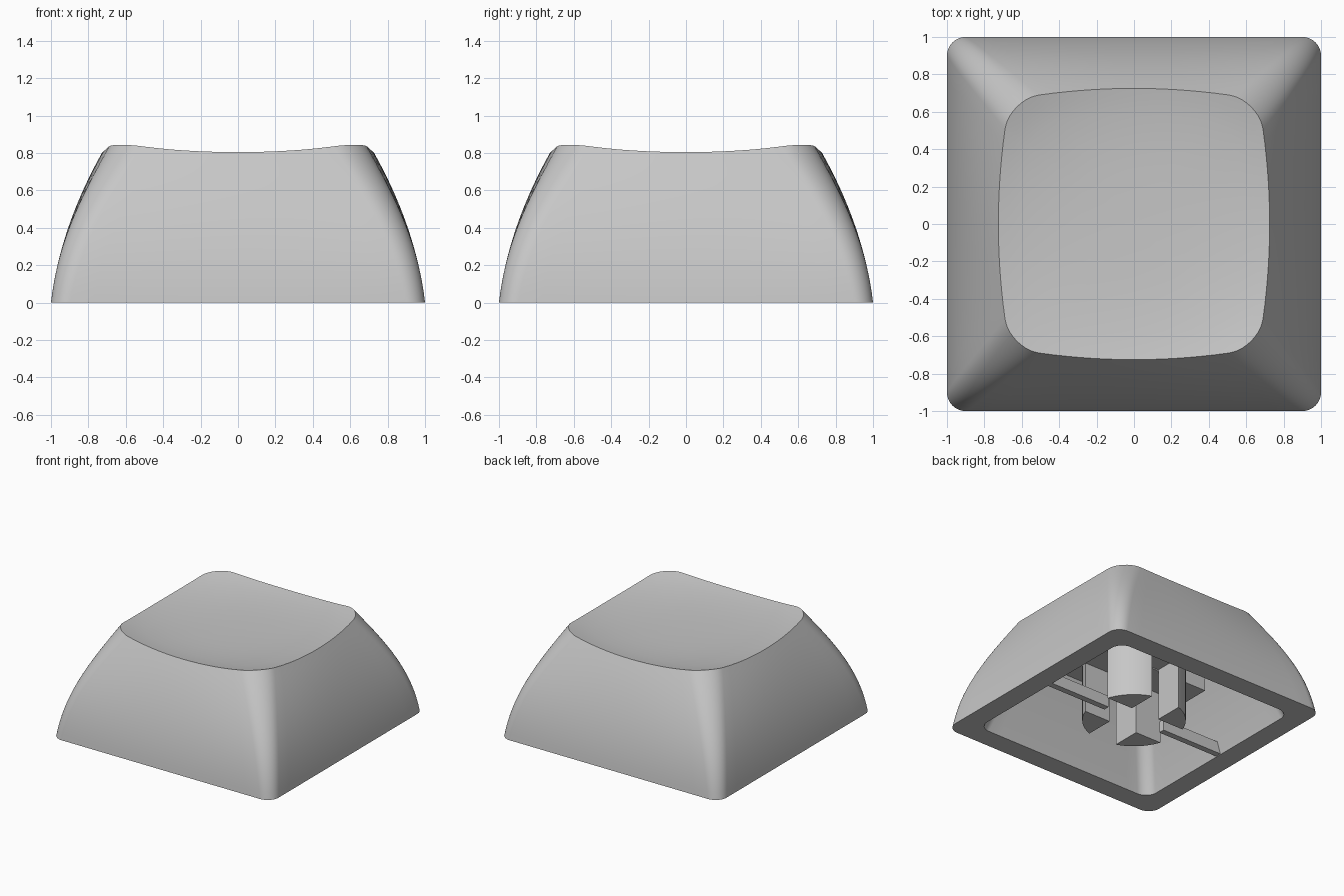
import bpy, bmesh, math

cube = bpy.data.objects.get("Cube")
if cube:
    bpy.data.objects.remove(cube, do_unlink=True)

grey = bpy.data.materials.new("light_grey_plastic")
grey.use_nodes = True
GREY = (0.57, 0.57, 0.57, 1)
grey.diffuse_color = GREY
grey.node_tree.nodes["Principled BSDF"].inputs["Base Color"].default_value = GREY


def finish(name, bm, smooth=True):
    """Turn a bmesh into a shaded, coloured object."""
    bmesh.ops.recalc_face_normals(bm, faces=bm.faces)
    mesh = bpy.data.meshes.new(name)
    bm.to_mesh(mesh)
    bm.free()
    mesh.materials.append(grey)
    obj = bpy.data.objects.new(name, mesh)
    bpy.context.collection.objects.link(obj)
    if smooth:
        bpy.ops.object.select_all(action='DESELECT')
        obj.select_set(True)
        bpy.context.view_layer.objects.active = obj
        bpy.ops.object.shade_smooth_by_angle(angle=math.radians(30))


def rounded_square(half, radius, bulge=0.0, arc=10, side=14):
    """Outline of a square with round corners and optionally bowed sides."""
    pts = []
    c = half - radius
    for q in range(4):
        turn = q * math.pi / 2
        quarter = [(c + radius * math.cos(a), c + radius * math.sin(a))
                   for a in (math.pi / 2 * i / arc for i in range(arc + 1))]
        quarter += [(c - 2 * c * i / side, half) for i in range(1, side)]
        for x, y in quarter:
            x, y = (x * math.cos(turn) - y * math.sin(turn),
                    x * math.sin(turn) + y * math.cos(turn))
            pts.append((x * (1 - bulge * y * y), y * (1 - bulge * x * x)))
    return pts


def dish(x, y):
    """Height of the scooped top surface."""
    u = x * x + y * y
    return 0.762 + 0.034 * u + 0.09 * u * u


def loft(rings):
    """Skin a list of equal-length point rings and cap both ends."""
    bm = bmesh.new()
    loops = [[bm.verts.new(p) for p in ring] for ring in rings]
    for a, b in zip(loops, loops[1:]):
        for i in range(len(a)):
            j = (i + 1) % len(a)
            bm.faces.new((a[i], a[j], b[j], b[i]))
    bm.faces.new(loops[0])
    bm.faces.new(loops[-1])
    return bm


def prism(name, outline, z0, z1, smooth=True):
    bottom = [(x, y, z0) for x, y in outline]
    top = [(x, y, z1) for x, y in outline]
    finish(name, loft([bottom, top]), smooth)


def box(name, x0, x1, y0, y1, z0, z1):
    prism(name, [(x0, y0), (x1, y0), (x1, y1), (x0, y1)], z0, z1, False)


# Shell: scooped top, curved sides, flat rim and hollow inside
rings = []
top = rounded_square(0.725, 0.17, 0.16)
for s in (0.03, 0.2, 0.4, 0.6, 0.8, 0.92):
    rings.append([(x * s, y * s, dish(x * s, y * s)) for x, y in top])
STEPS = 16
for i in range(STEPS, -1, -1):
    t = i / STEPS
    z = 0.805 * t
    half = 1 - 0.12 * z - 0.275 * z * z
    outline = rounded_square(half, 0.1 + 0.07 * t, 0.16 * t ** 3)
    rings.append([(x, y, t * dish(tx, ty))
                  for (x, y), (tx, ty) in zip(outline, top)])
CEILING = 0.6
for half, z in ((0.83, 0), (0.72, 0.35), (0.6, CEILING)):
    rings.append([(x, y, z) for x, y in rounded_square(half, 0.1)])
finish("keycap_shell", loft(rings))

# Stem: four quarter posts around a cross-shaped socket
SLOT, RADIUS = 0.13, 0.39
start = math.asin(SLOT / RADIUS)
for sx, sy, name in ((1, 1, "back_left"), (-1, 1, "back_right"),
                     (-1, -1, "front_right"), (1, -1, "front_left")):
    outline = [(sx * SLOT, sy * SLOT)]
    for i in range(13):
        a = start + (math.pi / 2 - 2 * start) * i / 12
        outline.append((sx * RADIUS * math.cos(a), sy * RADIUS * math.sin(a)))
    prism("stem_post_" + name, outline, 0.0, CEILING + 0.02)

# Socket roof and the beam that carries the stem
circle = [(RADIUS * math.cos(math.tau * i / 48), RADIUS * math.sin(math.tau * i / 48))
          for i in range(48)]
prism("socket_roof", circle, 0.43, CEILING + 0.02)
box("stem_beam", -0.59, 0.59, -SLOT, SLOT, 0.42, CEILING + 0.02)

# Thin ribs joining the socket to the side walls
for sign, name in ((1, "left_rib"), (-1, "right_rib")):
    x0, x1 = sorted((sign * 0.27, sign * 0.83))
    box(name, x0, x1, -0.025, 0.025, 0.005, 0.1)
